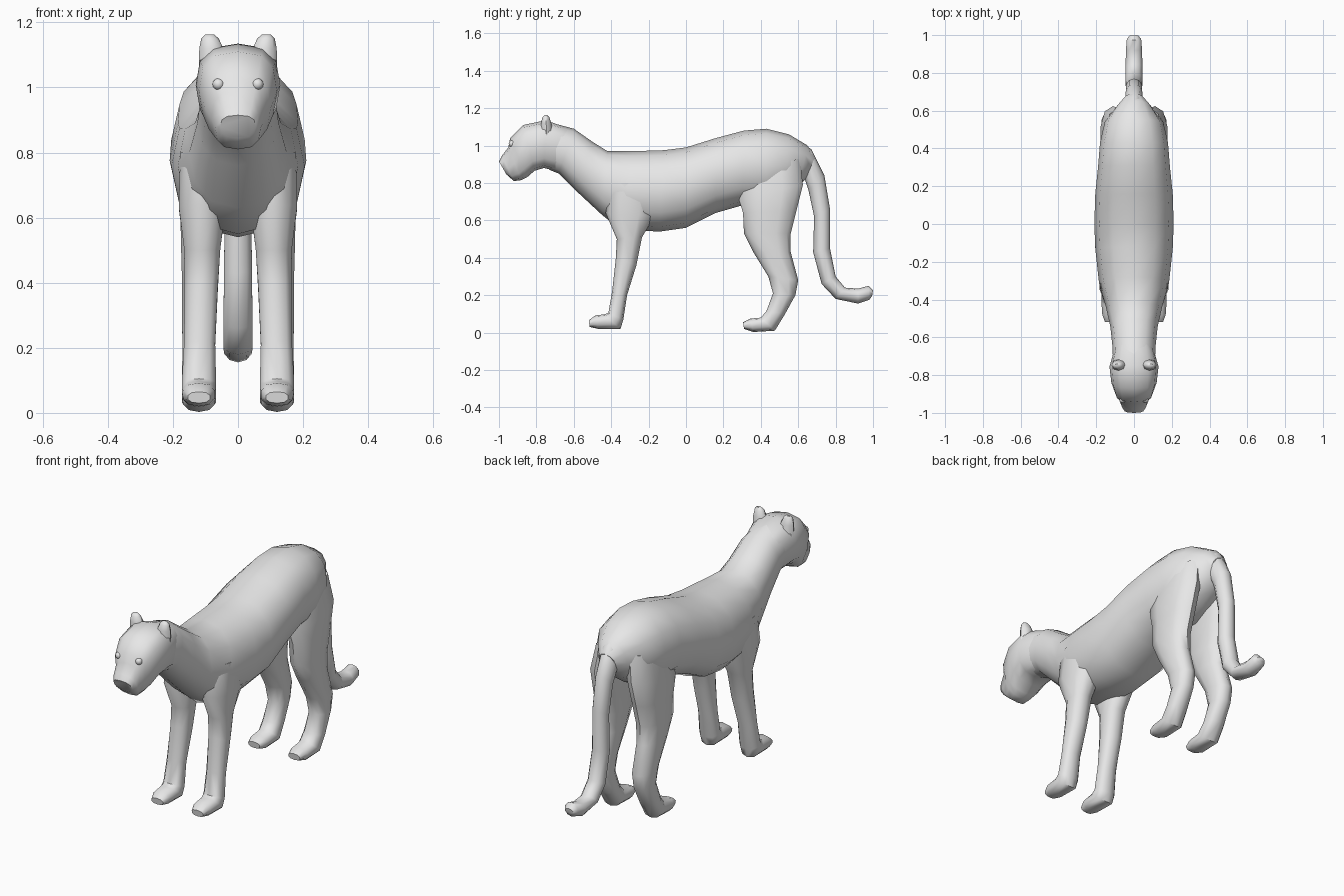
import bpy, bmesh, math
from mathutils import Vector

fur = bpy.data.materials.new("grey fur")
fur.diffuse_color = (0.8, 0.8, 0.8, 1)


def finish(bm, name, mirrored=False):
    if mirrored:
        geom = bmesh.ops.duplicate(bm, geom=bm.verts[:] + bm.edges[:] + bm.faces[:])["geom"]
        for v in geom:
            if isinstance(v, bmesh.types.BMVert):
                v.co.x = -v.co.x
    bmesh.ops.recalc_face_normals(bm, faces=bm.faces[:])
    me = bpy.data.meshes.new(name)
    bm.to_mesh(me)
    bm.free()
    me.materials.append(fur)
    ob = bpy.data.objects.new(name, me)
    bpy.context.collection.objects.link(ob)
    bpy.ops.object.select_all(action='DESELECT')
    ob.select_set(True)
    bpy.context.view_layer.objects.active = ob
    bpy.ops.object.shade_smooth_by_angle(angle=math.radians(50))
    return ob


def loft(name, rings, n=12, power=1.0, mirrored=False):
    """Rings are (y1, z1, y2, z2, half width, centre x): two outline points and a width."""
    bm = bmesh.new()
    loops = []
    for y1, z1, y2, z2, w, cx in rings:
        a, b = Vector((cx, y1, z1)), Vector((cx, y2, z2))
        mid, half, side = (a + b) / 2, (a - b) / 2, Vector((w, 0, 0))
        loop = []
        for i in range(n):
            t = 2 * math.pi * i / n
            c, s = math.cos(t), math.sin(t)
            c = math.copysign(abs(c) ** power, c)
            s = math.copysign(abs(s) ** power, s)
            loop.append(bm.verts.new(mid + half * c + side * s))
        loops.append(loop)
    for p, q in zip(loops, loops[1:]):
        for i in range(n):
            j = (i + 1) % n
            bm.faces.new((p[i], p[j], q[j], q[i]))
    bm.faces.new(loops[0])
    bm.faces.new(loops[-1])
    return finish(bm, name, mirrored)


# Torso with neck: upper outline, lower outline, half width
loft("torso", [
    (-0.75, 1.13, -0.73, 0.87, 0.11, 0),
    (-0.60, 1.09, -0.68, 0.85, 0.115, 0),
    (-0.50, 1.02, -0.59, 0.76, 0.125, 0),
    (-0.42, 0.97, -0.45, 0.63, 0.15, 0),
    (-0.28, 0.97, -0.35, 0.55, 0.185, 0),
    (-0.12, 0.975, -0.14, 0.54, 0.205, 0),
    (0.00, 0.99, 0.00, 0.56, 0.21, 0),
    (0.16, 1.04, 0.16, 0.64, 0.205, 0),
    (0.31, 1.08, 0.30, 0.68, 0.19, 0),
    (0.43, 1.09, 0.43, 0.68, 0.18, 0),
    (0.55, 1.06, 0.53, 0.73, 0.155, 0),
    (0.65, 1.00, 0.60, 0.78, 0.09, 0),
    (0.69, 0.94, 0.64, 0.82, 0.05, 0),
], power=0.9)

# Head tapering into a blunt muzzle
loft("head", [
    (-0.62, 1.09, -0.68, 0.86, 0.10, 0),
    (-0.75, 1.135, -0.76, 0.88, 0.13, 0),
    (-0.87, 1.11, -0.81, 0.865, 0.12, 0),
    (-0.94, 1.04, -0.85, 0.83, 0.10, 0),
    (-0.95, 0.99, -0.88, 0.815, 0.082, 0),
    (-0.985, 0.945, -0.92, 0.81, 0.07, 0),
    (-1.00, 0.915, -0.96, 0.845, 0.055, 0),
], power=0.75)

# Tail hanging down and curling out
loft("tail", [
    (0.60, 1.03, 0.58, 0.82, 0.06, 0),
    (0.67, 0.98, 0.635, 0.82, 0.05, 0),
    (0.74, 0.84, 0.655, 0.76, 0.045, 0),
    (0.77, 0.66, 0.685, 0.62, 0.043, 0),
    (0.77, 0.45, 0.68, 0.43, 0.045, 0),
    (0.80, 0.30, 0.725, 0.26, 0.047, 0),
    (0.85, 0.24, 0.80, 0.18, 0.047, 0),
    (0.92, 0.235, 0.92, 0.155, 0.045, 0),
    (0.975, 0.25, 0.98, 0.175, 0.04, 0),
    (1.00, 0.225, 0.995, 0.195, 0.025, 0),
], n=10)

# Front legs with paws
loft("front_legs", [
    (-0.40, 0.80, -0.16, 0.80, 0.06, 0.12),
    (-0.43, 0.64, -0.17, 0.62, 0.075, 0.11),
    (-0.37, 0.50, -0.235, 0.51, 0.058, 0.11),
    (-0.375, 0.40, -0.265, 0.36, 0.053, 0.113),
    (-0.395, 0.22, -0.315, 0.20, 0.05, 0.118),
    (-0.415, 0.105, -0.335, 0.07, 0.055, 0.12),
    (-0.44, 0.097, -0.35, 0.02, 0.055, 0.12),
    (-0.485, 0.092, -0.47, 0.02, 0.05, 0.12),
    (-0.52, 0.065, -0.515, 0.03, 0.035, 0.12),
], n=10, power=0.85, mirrored=True)

# Hind legs with paws
loft("hind_legs", [
    (0.28, 0.86, 0.61, 0.93, 0.06, 0.09),
    (0.28, 0.72, 0.625, 0.79, 0.07, 0.11),
    (0.305, 0.64, 0.59, 0.65, 0.065, 0.115),
    (0.31, 0.53, 0.56, 0.53, 0.06, 0.118),
    (0.36, 0.43, 0.56, 0.43, 0.055, 0.12),
    (0.44, 0.30, 0.60, 0.28, 0.053, 0.122),
    (0.465, 0.21, 0.585, 0.20, 0.05, 0.122),
    (0.43, 0.115, 0.53, 0.10, 0.053, 0.122),
    (0.40, 0.08, 0.475, 0.01, 0.055, 0.12),
    (0.345, 0.075, 0.36, 0.003, 0.05, 0.12),
    (0.305, 0.055, 0.31, 0.02, 0.035, 0.12),
], n=10, power=0.85, mirrored=True)

# Rounded ears
loft("ears", [
    (-0.78, 1.05, -0.71, 1.05, 0.045, 0.075),
    (-0.775, 1.12, -0.72, 1.12, 0.037, 0.082),
    (-0.768, 1.15, -0.73, 1.15, 0.027, 0.086),
    (-0.755, 1.163, -0.74, 1.163, 0.014, 0.087),
], n=8, mirrored=True)

# Eyes
bm = bmesh.new()
bmesh.ops.create_uvsphere(bm, u_segments=12, v_segments=8, radius=0.018)
bmesh.ops.translate(bm, verts=bm.verts[:], vec=(0.06, -0.93, 1.01))
finish(bm, "eyes", mirrored=True)
